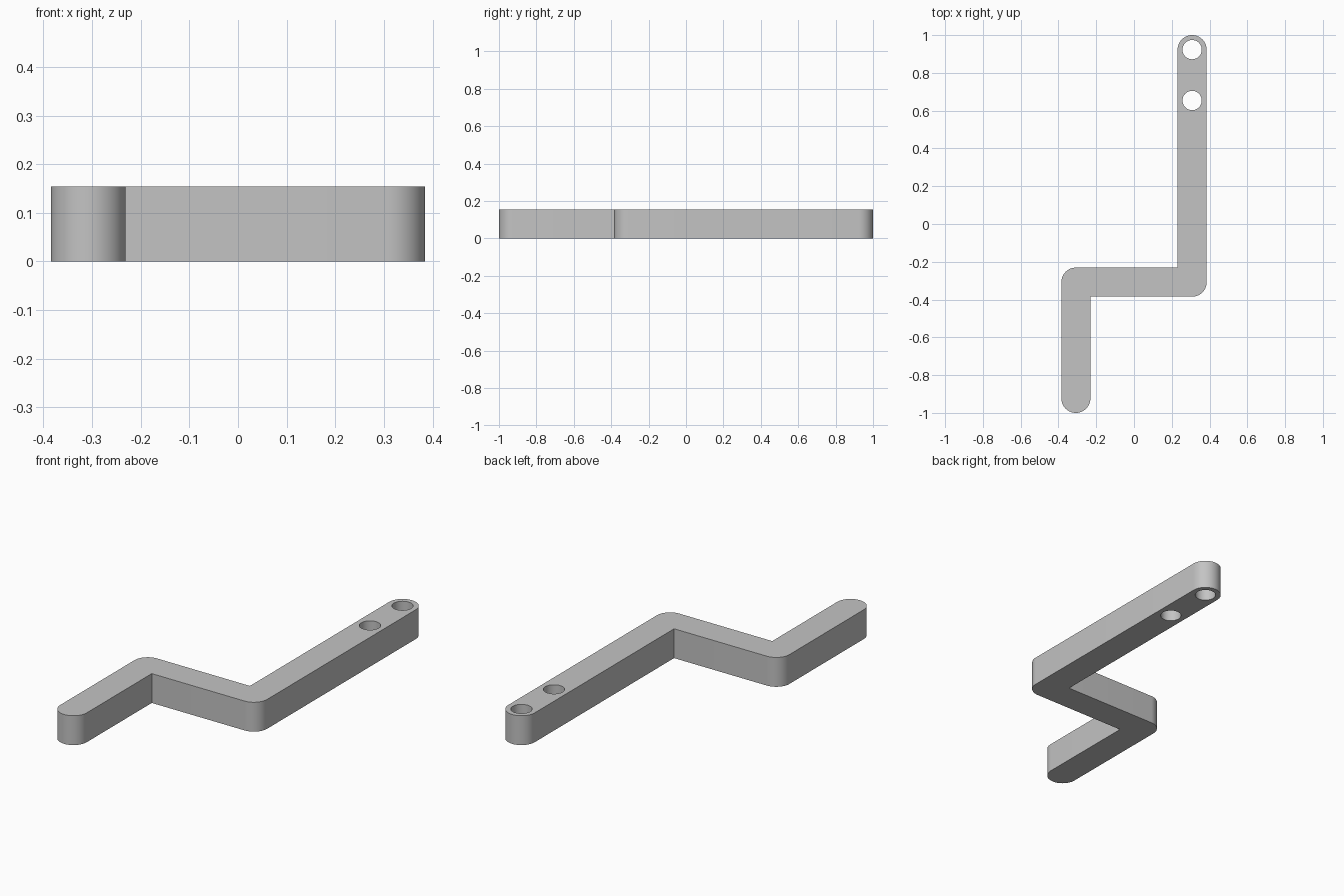
import bpy
import bmesh
from math import cos, sin, radians

cube = bpy.data.objects.get("Cube")
if cube:
    bpy.data.objects.remove(cube, do_unlink=True)

UNIT = 2 / 13            # bar width
R = UNIT / 2             # rounding radius
C = 2 * UNIT             # centreline offset of the crank
END = 6 * UNIT           # centre of each rounded end
HEIGHT = UNIT
HOLE_R = 0.051

grey = bpy.data.materials.new("grey")
grey.use_nodes = True
color = (0.55, 0.55, 0.55, 1)
grey.diffuse_color = color
grey.node_tree.nodes["Principled BSDF"].inputs["Base Color"].default_value = color


def arc(cx, cy, start, end, radius=R):
    steps = max(2, round((end - start) / 7.5))
    angles = [radians(start + (end - start) * i / steps) for i in range(steps + 1)]
    return [(cx + radius * cos(a), cy + radius * sin(a)) for a in angles]


def prism(name, outline, z0, z1):
    bm = bmesh.new()
    base = bm.faces.new([bm.verts.new((x, y, z0)) for x, y in outline])
    top = bmesh.ops.extrude_face_region(bm, geom=[base])["geom"]
    verts = [v for v in top if isinstance(v, bmesh.types.BMVert)]
    bmesh.ops.translate(bm, verts=verts, vec=(0, 0, z1 - z0))
    bmesh.ops.recalc_face_normals(bm, faces=bm.faces)
    mesh = bpy.data.meshes.new(name)
    bm.to_mesh(mesh)
    bm.free()
    mesh.materials.append(grey)
    obj = bpy.data.objects.new(name, mesh)
    bpy.context.collection.objects.link(obj)
    return obj


# Cranked bar: rounded ends and outer corners, sharp inner corners
outline = (arc(-C, -END, 180, 360) + [(-C + R, -C - R)]
           + arc(C, -C, 270, 360)
           + arc(C, END, 0, 180) + [(C - R, -C + R)]
           + arc(-C, -C, 90, 180))
bar = prism("cranked_bar", outline, 0, HEIGHT)
bpy.ops.object.select_all(action="DESELECT")
bpy.context.view_layer.objects.active = bar
bar.select_set(True)

# Two through holes in the long arm
for hole_y in (END, 4.25 * UNIT):
    cutter = prism("hole_cutter", arc(C, hole_y, 0, 360, HOLE_R)[:-1], -0.1, HEIGHT + 0.1)
    cutter.hide_render = True
    cut = bar.modifiers.new("hole", "BOOLEAN")
    cut.operation = "DIFFERENCE"
    cut.solver = "EXACT"
    cut.object = cutter
    bpy.ops.object.modifier_apply(modifier=cut.name)
    bpy.data.objects.remove(cutter, do_unlink=True)

bpy.ops.object.shade_smooth_by_angle(angle=radians(30))
